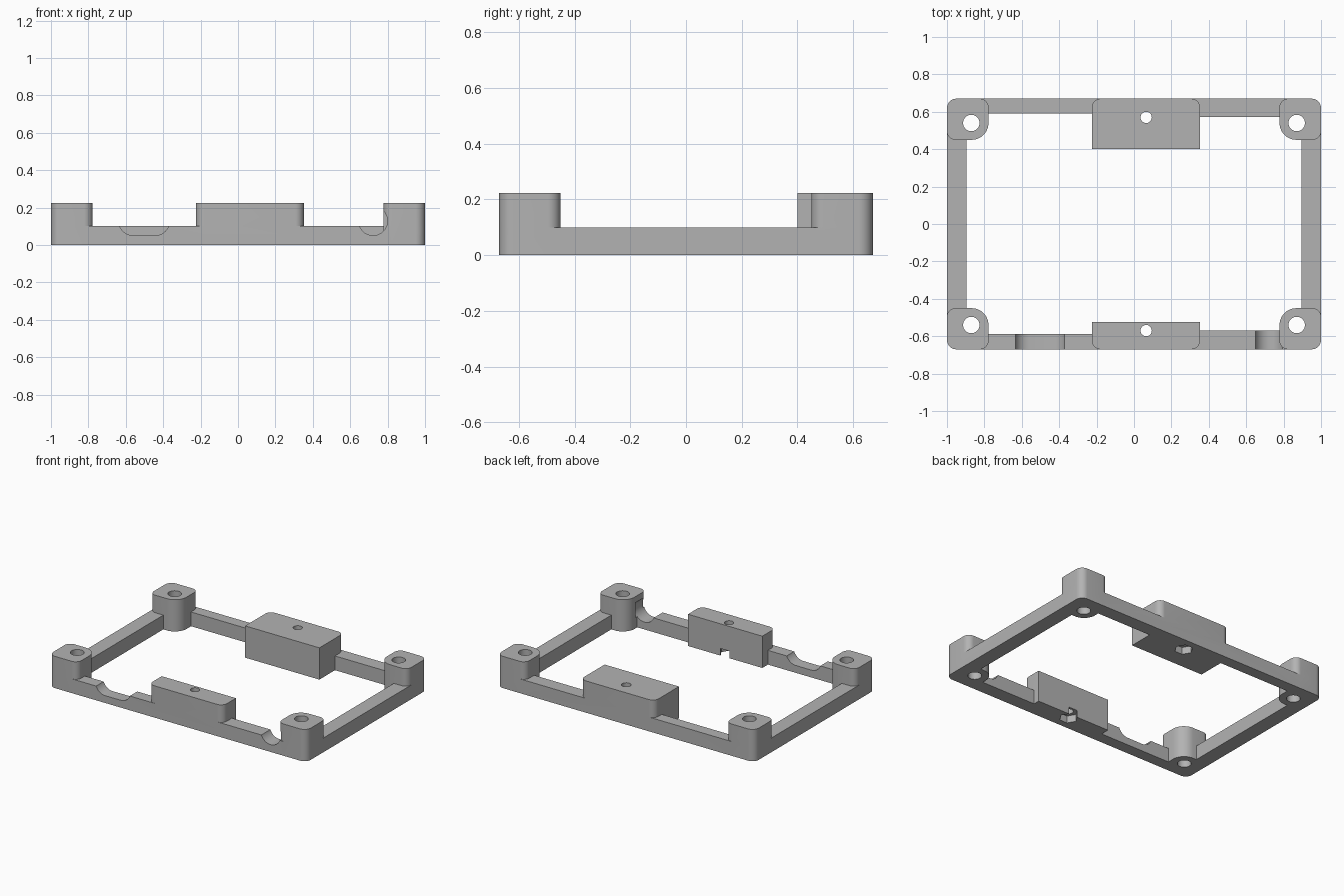
import bpy, bmesh, math
from mathutils import Vector, Matrix

cube = bpy.data.objects.get("Cube")
if cube:
    bpy.data.objects.remove(cube)

BAR_TOP, TOP = 0.1, 0.223

grey = bpy.data.materials.new("plain grey")
grey.use_nodes = True
colour = (0.45, 0.45, 0.45, 1)
grey.diffuse_color = colour
grey.node_tree.nodes["Principled BSDF"].inputs["Base Color"].default_value = colour


def rounded(corners, steps=10):
    """Outline from (x, y, radius) right-angle corners."""
    points = []
    for i, (x, y, r) in enumerate(corners):
        p = Vector((x, y))
        if r == 0:
            points.append(p)
            continue
        a = (Vector(corners[i - 1][:2]) - p).normalized() * r
        b = (Vector(corners[(i + 1) % len(corners)][:2]) - p).normalized() * r
        for k in range(steps + 1):
            t = k / steps * math.pi / 2
            points.append(p + a + b - b * math.cos(t) - a * math.sin(t))
    return points


def circle(x, y, r, sides=40):
    return [Vector((x + r * math.cos(k * math.tau / sides),
                    y + r * math.sin(k * math.tau / sides))) for k in range(sides)]


def prism(name, outline, low, high, matrix=Matrix()):
    bm = bmesh.new()
    base = bm.faces.new([bm.verts.new((p[0], p[1], low)) for p in outline])
    top = bmesh.ops.extrude_face_region(bm, geom=[base])["geom"]
    bmesh.ops.translate(bm, vec=(0, 0, high - low),
                        verts=[v for v in top if isinstance(v, bmesh.types.BMVert)])
    bm.transform(matrix)
    bmesh.ops.recalc_face_normals(bm, faces=bm.faces)
    mesh = bpy.data.meshes.new(name)
    bm.to_mesh(mesh)
    bm.free()
    mesh.materials.append(grey)
    obj = bpy.data.objects.new(name, mesh)
    bpy.context.collection.objects.link(obj)
    return obj


def combine(target, tool, operation):
    """Boolean a part into the frame, then discard the part."""
    tool.hide_render = True
    mod = target.modifiers.new(tool.name, 'BOOLEAN')
    mod.operation, mod.solver, mod.object = operation, 'EXACT', tool
    graph = bpy.context.evaluated_depsgraph_get()
    mesh = bpy.data.meshes.new_from_object(target.evaluated_get(graph))
    target.modifiers.clear()
    target.data = mesh
    bpy.data.objects.remove(tool)


# Low rectangular frame with a stepped opening
frame = prism("mounting_frame", rounded([(-1, -.67, .05), (1, -.67, .05),
                                         (1, .67, .05), (-1, .67, .05)]), 0, BAR_TOP)
opening = [(-.895, -.587), (.065, -.587), (.065, -.57), (.895, -.57),
           (.895, .573), (.065, .573), (.065, .59), (-.895, .59)]
combine(frame, prism("opening", opening, -.1, .4), 'DIFFERENCE')

# Corner posts, rounded concentrically with the screw holes on the inner side
for sx in (-1, 1):
    for sy in (-1, 1):
        outline = rounded([(sx, sy * .67, .05), (sx * .778, sy * .67, .045),
                           (sx * .778, sy * .45, .09), (sx, sy * .45, .045)])
        combine(frame, prism("corner_post", outline, 0, TOP), 'UNION')

# Front and back blocks, rounded on their outer corners
for sy, inner in ((-1, .525), (1, .4)):
    outline = rounded([(-.225, sy * .67, .045), (.352, sy * .67, .045),
                       (.352, sy * inner, 0), (-.225, sy * inner, 0)])
    combine(frame, prism("clamp_block", outline, BAR_TOP / 2, TOP), 'UNION')
    base = [(-.225, sy * .66), (.352, sy * .66), (.352, sy * inner), (-.225, sy * inner)]
    combine(frame, prism("block_base", base, 0, BAR_TOP), 'UNION')

# Screw holes and hexagonal nut pockets
for sy in (-1, 1):
    for sx in (-1, 1):
        combine(frame, prism("post_hole", circle(sx * .87, sy * .54, .044), -.1, .4),
                'DIFFERENCE')
    combine(frame, prism("block_hole", circle(.065, sy * .57, .03), -.1, .4), 'DIFFERENCE')
    combine(frame, prism("nut_pocket", circle(.065, sy * .57, .06, 6), -.1, .05),
            'DIFFERENCE')

# Cable notches through the front bar
upright = Matrix.Rotation(math.pi / 2, 4, 'X')
R, CZ = .077, .128
arc = circle(0, CZ, R)
slot = [Vector((p.x + (-.443 if p.x > 0 else -.561), p.y)) for p in arc]
combine(frame, prism("wide_notch", slot, .5, .8, upright), 'DIFFERENCE')
combine(frame, prism("round_notch", circle(.722, CZ, R), .55, .8, upright), 'DIFFERENCE')

# Smooth the curved walls, keep the edges crisp
bpy.ops.object.select_all(action='DESELECT')
frame.select_set(True)
bpy.context.view_layer.objects.active = frame
bpy.ops.object.shade_smooth_by_angle(angle=math.radians(30))
